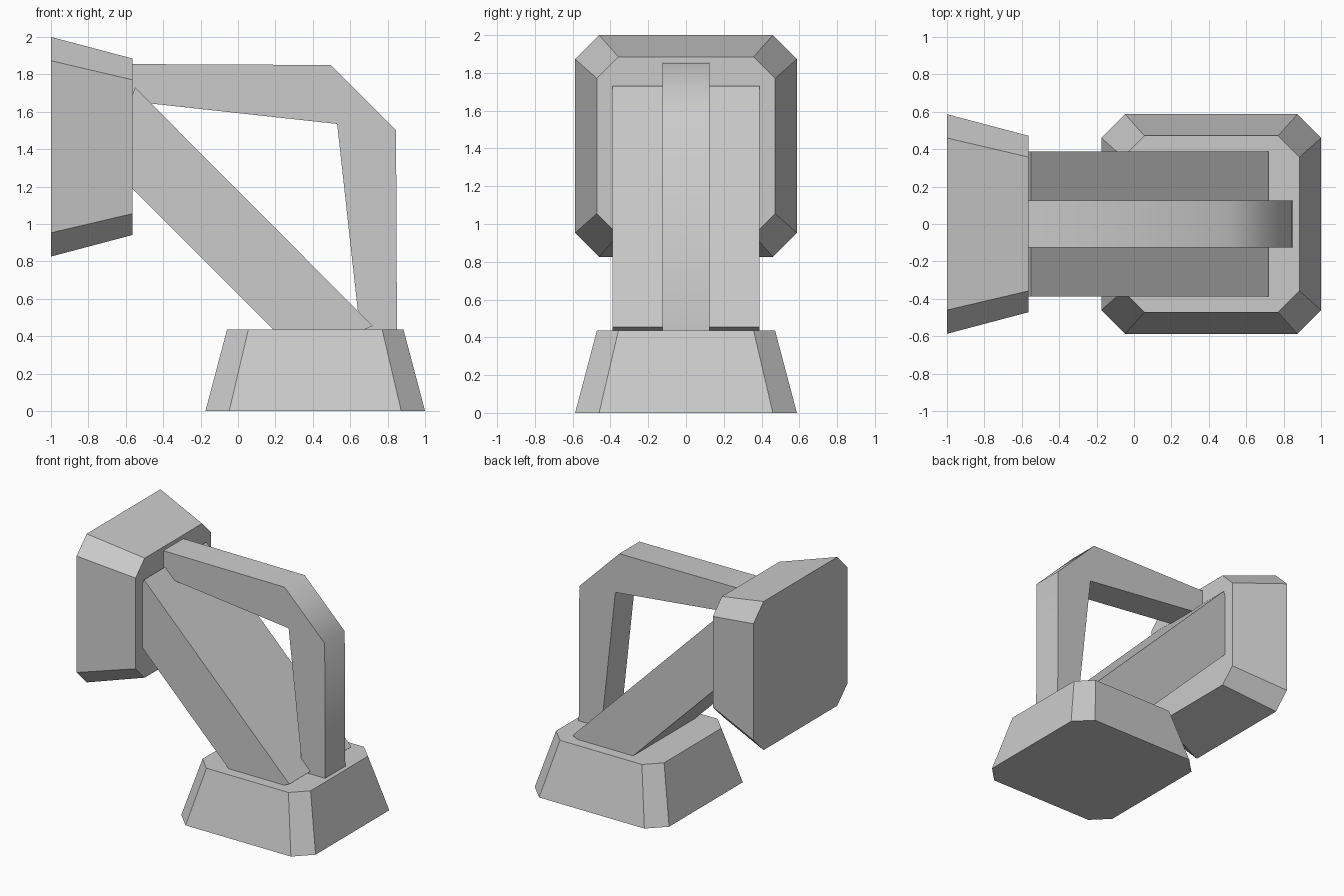
import bpy, bmesh
from math import radians, pi
from mathutils import Matrix

if "Cube" in bpy.data.objects:
    bpy.data.objects.remove(bpy.data.objects["Cube"])


def add_object(name, bm, matrix=None):
    if matrix is not None:
        bm.transform(matrix)
    bmesh.ops.recalc_face_normals(bm, faces=bm.faces[:])
    mesh = bpy.data.meshes.new(name)
    bm.to_mesh(mesh)
    bm.free()
    obj = bpy.data.objects.new(name, mesh)
    bpy.context.collection.objects.link(obj)
    return obj


def octagon(h, c):
    """Square of half-width h with corners cut by c."""
    k = h - c
    return [(h, -k), (h, k), (k, h), (-k, h), (-h, k), (-h, -k), (-k, -h), (k, -h)]


def chamfered_foot(name, matrix):
    bm = bmesh.new()
    low = [bm.verts.new((x, y, 0)) for x, y in octagon(0.587, 0.127)]
    top = [bm.verts.new((x, y, 0.435)) for x, y in octagon(0.472, 0.114)]
    bm.faces.new(low)
    bm.faces.new(top)
    for i in range(8):
        j = (i + 1) % 8
        bm.faces.new((low[i], low[j], top[j], top[i]))
    return add_object(name, bm, matrix)


def extruded_profile(name, points, half_width):
    bm = bmesh.new()
    face = bm.faces.new([bm.verts.new((x, -half_width, z)) for x, z in points])
    ext = bmesh.ops.extrude_face_region(bm, geom=[face], use_keep_orig=True)
    moved = [g for g in ext["geom"] if isinstance(g, bmesh.types.BMVert)]
    bmesh.ops.translate(bm, verts=moved, vec=(0, 2 * half_width, 0))
    return add_object(name, bm)


# Matching tapered feet: one on the ground, one upright facing +x
chamfered_foot("base_foot", Matrix.Translation((0.413, 0, 0)))
chamfered_foot("wall_foot", Matrix.Translation((-1, 0, 1.413)) @ Matrix.Rotation(pi / 2, 4, 'Y'))

# Wide diagonal brace between the feet
extruded_profile("diagonal_brace", [
    (-0.55, 1.73), (-0.58, 1.65), (-0.58, 1.205),
    (0.205, 0.42), (0.64, 0.42), (0.72, 0.455)], 0.388)

# Narrow bent handle with a softened outer bend
handle = extruded_profile("bent_handle", [
    (-0.575, 1.855), (0.495, 1.85), (0.845, 1.5), (0.85, 0.425),
    (0.653, 0.425), (0.53, 1.535), (-0.575, 1.656)], 0.125)
bpy.context.view_layer.objects.active = handle
handle.select_set(True)
bpy.ops.object.shade_smooth_by_angle(angle=radians(50))
